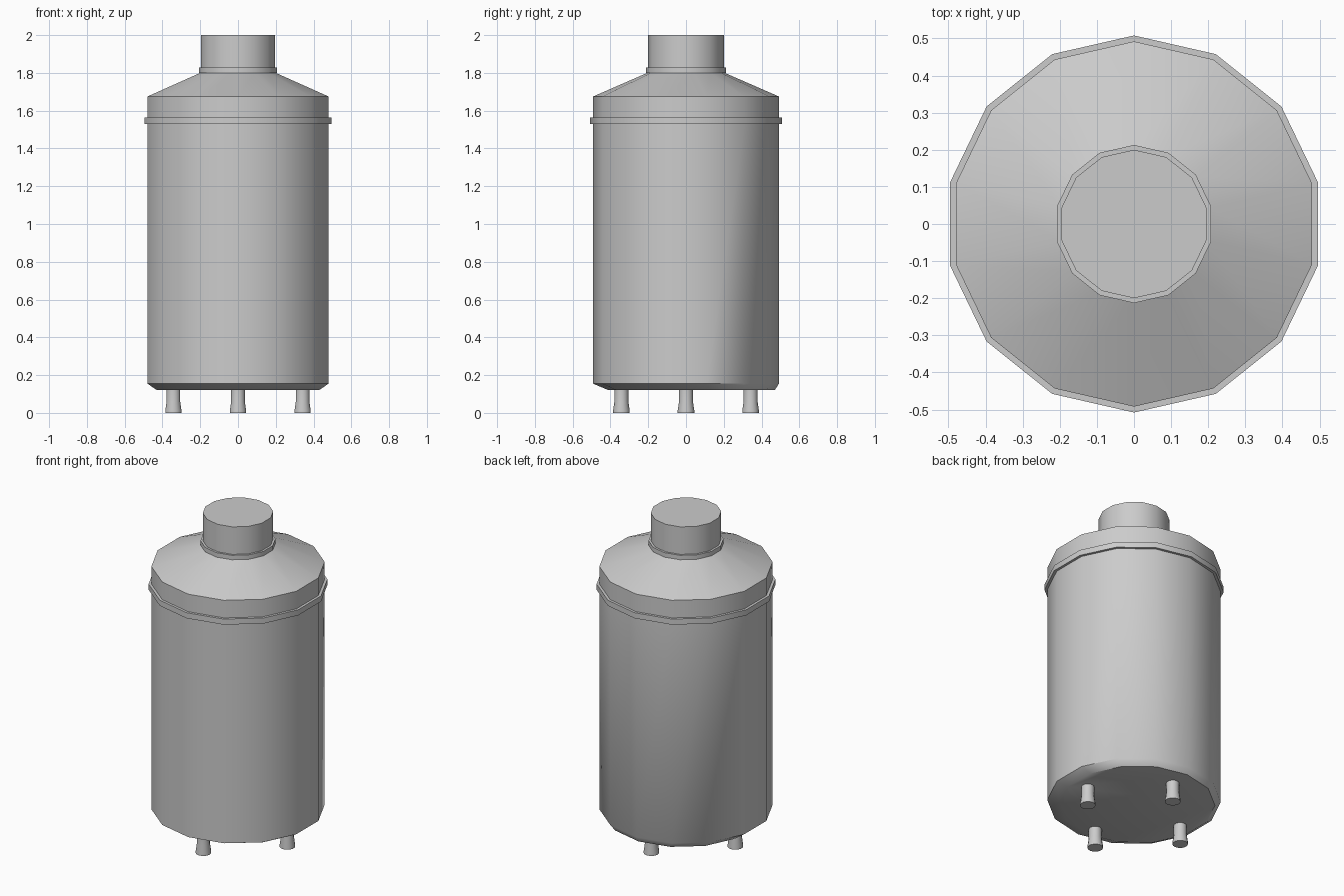
import bpy, bmesh
from math import sin, cos, pi, radians

if "Cube" in bpy.data.objects:
    bpy.data.objects.remove(bpy.data.objects["Cube"])


def lathe(name, profile, sides, loc=(0, 0, 0), start=pi / 2, angle=40):
    """Capped solid from (radius, z, y_shift) rings, bottom to top."""
    bm = bmesh.new()
    rings = []
    for r, z, dy in profile:
        rings.append([bm.verts.new((r * cos(start + 2 * pi * i / sides),
                                    r * sin(start + 2 * pi * i / sides) + dy, z))
                      for i in range(sides)])
    for a, b in zip(rings, rings[1:]):
        for i in range(sides):
            j = (i + 1) % sides
            bm.faces.new((a[i], a[j], b[j], b[i]))
    bm.faces.new(rings[0][::-1])
    bm.faces.new(rings[-1])
    bmesh.ops.recalc_face_normals(bm, faces=bm.faces)
    me = bpy.data.meshes.new(name)
    bm.to_mesh(me)
    bm.free()
    ob = bpy.data.objects.new(name, me)
    ob.location = loc
    bpy.context.collection.objects.link(ob)
    bpy.ops.object.select_all(action='DESELECT')
    ob.select_set(True)
    bpy.context.view_layer.objects.active = ob
    bpy.ops.object.shade_smooth_by_angle(angle=radians(angle))
    return ob


# Tank: base chamfer (slightly offset to the back), wall, rim band, shoulder, collar, neck
lathe("tank_body", [
    (0.44, 0.12, 0.03), (0.492, 0.155, 0),
    (0.492, 1.53, 0), (0.508, 1.53, 0), (0.508, 1.565, 0), (0.492, 1.565, 0),
    (0.492, 1.675, 0), (0.205, 1.80, 0),
    (0.213, 1.80, 0), (0.213, 1.828, 0), (0.2, 1.828, 0), (0.2, 2.0, 0)], 14)

# Four feet on the axes, flared at the floor
for k, side in enumerate(("right", "back", "left", "front")):
    a = k * pi / 2
    lathe(side + "_foot", [(0.044, 0, 0), (0.044, 0.012, 0), (0.037, 0.06, 0), (0.037, 0.13, 0)],
          14, (0.342 * cos(a), 0.342 * sin(a), 0))
